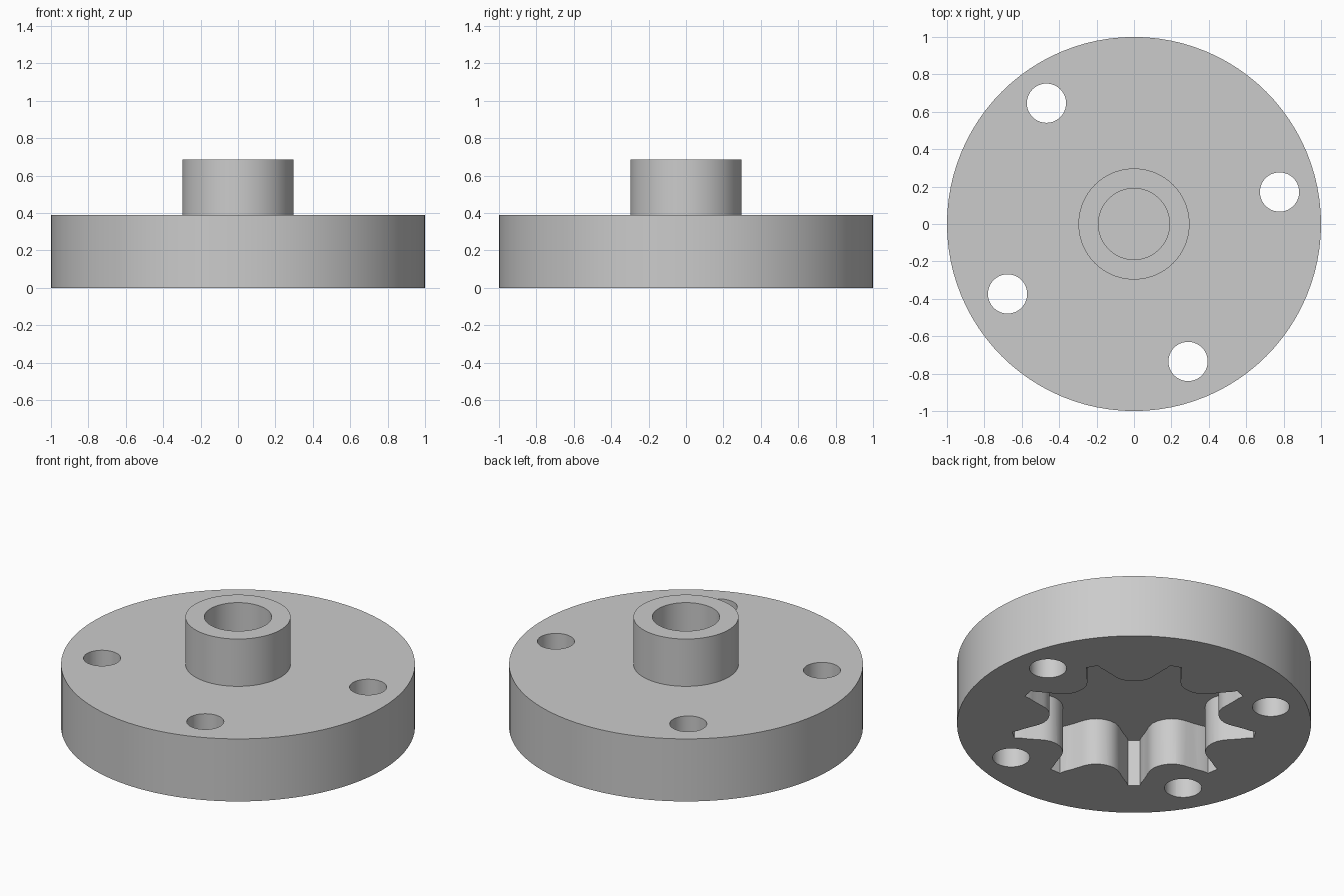
import bpy
import bmesh
from math import cos, sin, tau, radians
from mathutils import Vector

if "Cube" in bpy.data.objects:
    bpy.data.objects.remove(bpy.data.objects["Cube"], do_unlink=True)

grey = bpy.data.materials.new("plain grey")
grey.use_nodes = True
colour = (0.6, 0.6, 0.6, 1)
grey.diffuse_color = colour
grey.node_tree.nodes["Principled BSDF"].inputs["Base Color"].default_value = colour


def finish(name, bm):
    bmesh.ops.recalc_face_normals(bm, faces=bm.faces)
    mesh = bpy.data.meshes.new(name)
    bm.to_mesh(mesh)
    bm.free()
    mesh.materials.append(grey)
    obj = bpy.data.objects.new(name, mesh)
    bpy.context.collection.objects.link(obj)
    return obj


def lathe(name, profile, steps):
    """Revolve (radius, height) points around the z axis."""
    bm = bmesh.new()
    verts = [bm.verts.new((r, 0, z)) for r, z in profile]
    edges = [bm.edges.new(pair) for pair in zip(verts, verts[1:])]
    bmesh.ops.spin(bm, geom=verts + edges, cent=(0, 0, 0), axis=(0, 0, 1),
                   angle=tau, steps=steps, use_merge=True)
    bmesh.ops.remove_doubles(bm, verts=bm.verts, dist=1e-5)
    return finish(name, bm)


def prism(name, outline, z0, z1):
    """Extrude a flat outline from z0 to z1."""
    bm = bmesh.new()
    base = bm.faces.new([bm.verts.new((x, y, z0)) for x, y in outline])
    top = bmesh.ops.extrude_face_region(bm, geom=[base])["geom"]
    bmesh.ops.translate(bm, vec=Vector((0, 0, z1 - z0)),
                        verts=[v for v in top if isinstance(v, bmesh.types.BMVert)])
    return finish(name, bm)


def polar(r, a):
    return r * cos(a), r * sin(a)


# Round flange with a bored hub on top
FLANGE_TOP, HUB_TOP, BORE_FLOOR = 0.39, 0.685, 0.39
cover = lathe("flange_with_hub", [
    (0, 0), (1, 0), (1, FLANGE_TOP), (0.297, FLANGE_TOP), (0.297, HUB_TOP),
    (0.19, HUB_TOP), (0.19, BORE_FLOOR), (0, BORE_FLOOR)], 96)

# Nine-pointed pocket in the underside: half a lobe, mirrored and repeated
half = [(2.8, 0.693), (3.6, 0.66), (5, 0.63), (6.4, 0.598), (8, 0.562),
        (9.5, 0.536), (12, 0.51), (15, 0.495), (17.5, 0.489)]
lobe = half + [(20, 0.487)] + [(40 - a, r) for a, r in reversed(half)]
outline = [polar(r, radians(a + 40 * k - 90)) for k in range(9) for a, r in lobe]
cutters = [prism("pocket_cutter", outline, -0.1, 0.295)]

# Four bolt holes through the flange
for cx, cy in [(-0.468, 0.646), (0.778, 0.171), (-0.676, -0.374), (0.289, -0.735)]:
    ring = [polar(0.105, tau * i / 40) for i in range(40)]
    cutters.append(prism("bolt_hole_cutter", [(cx + x, cy + y) for x, y in ring], -0.1, 0.5))

# Cut, apply and tidy up
for cutter in cutters:
    cutter.hide_render = True
    cut = cover.modifiers.new("cut", "BOOLEAN")
    cut.operation = "DIFFERENCE"
    cut.solver = "EXACT"
    cut.object = cutter
bpy.ops.object.select_all(action="DESELECT")
cover.select_set(True)
bpy.context.view_layer.objects.active = cover
for name in [m.name for m in cover.modifiers]:
    bpy.ops.object.modifier_apply(modifier=name)
for cutter in cutters:
    bpy.data.objects.remove(cutter, do_unlink=True)
bpy.ops.object.shade_smooth_by_angle(angle=radians(30))
